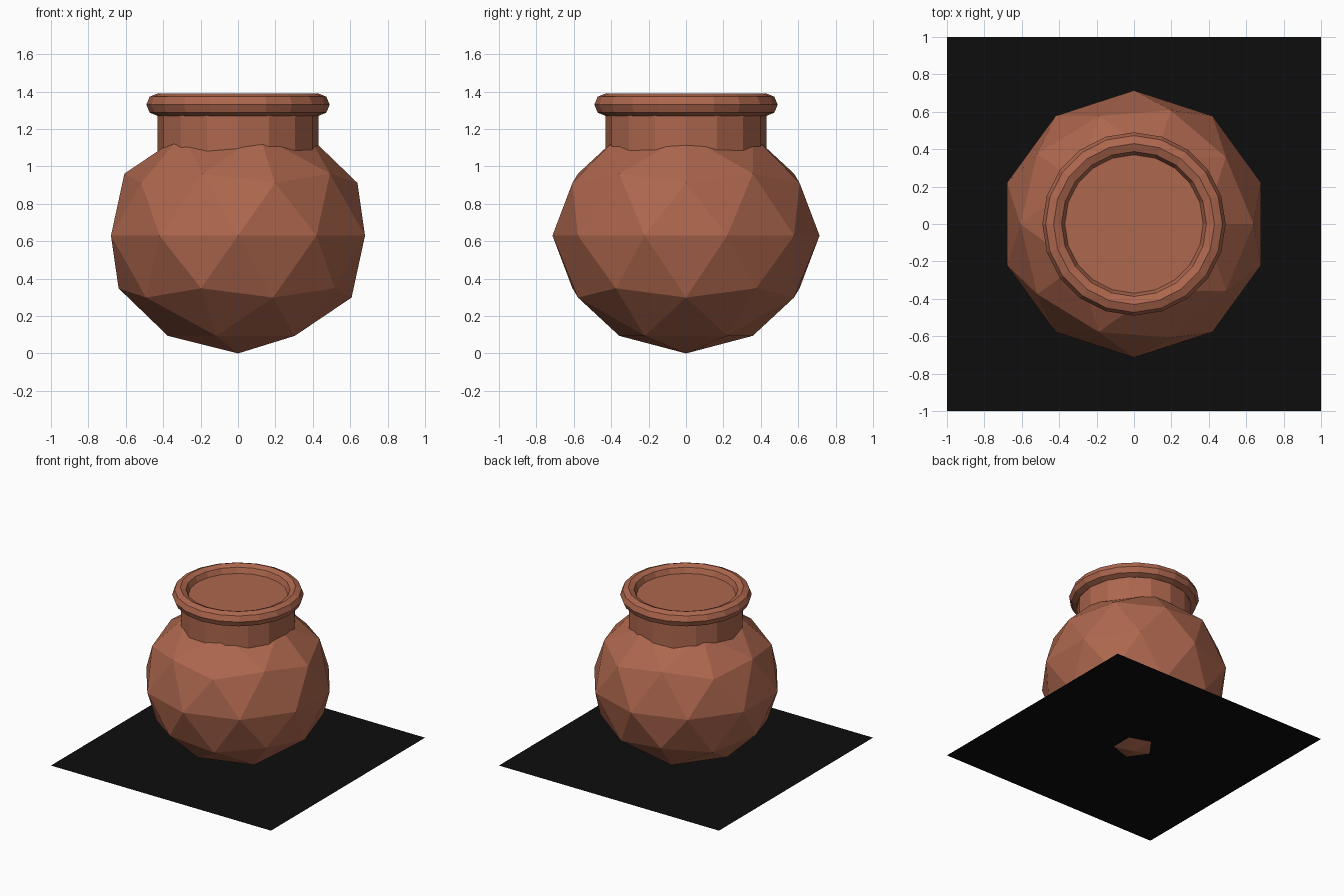
import bpy

cube = bpy.data.objects.get("Cube")
if cube:
    bpy.data.objects.remove(cube, do_unlink=True)


def make_material(name, colour):
    mat = bpy.data.materials.new(name)
    mat.use_nodes = True
    mat.diffuse_color = (*colour, 1)
    for node in mat.node_tree.nodes:
        if node.type == "BSDF_PRINCIPLED":
            node.inputs["Base Color"].default_value = (*colour, 1)
            node.inputs["Roughness"].default_value = 0.9
    return mat


def finish(name, mat):
    """Name and colour the newest primitive, keeping its facets flat."""
    obj = bpy.context.object
    obj.name = obj.data.name = name
    obj.data.materials.append(mat)
    bpy.ops.object.transform_apply(location=False, rotation=False, scale=True)
    bpy.ops.object.shade_flat()
    return obj


terracotta = make_material("terracotta", (0.42, 0.135, 0.076))
black = make_material("ground black", (0.004, 0.004, 0.004))

NECK_RADIUS = 0.43
NECK_BOTTOM, RIM_HEIGHT = 0.95, 1.33

# Faceted round belly, slightly squashed
bpy.ops.mesh.primitive_ico_sphere_add(subdivisions=2, radius=1, location=(0, 0, 0.63))
bpy.context.object.scale = (0.714, 0.714, 0.63)
finish("pot_body", terracotta)

# Straight neck with a closed top
bpy.ops.mesh.primitive_cylinder_add(
    vertices=16, radius=NECK_RADIUS, depth=RIM_HEIGHT - NECK_BOTTOM,
    location=(0, 0, (RIM_HEIGHT + NECK_BOTTOM) / 2))
finish("pot_neck", terracotta)

# Rolled lip around the neck top
bpy.ops.mesh.primitive_torus_add(
    major_segments=20, minor_segments=8, major_radius=NECK_RADIUS,
    minor_radius=0.06, location=(0, 0, RIM_HEIGHT))
finish("pot_rim", terracotta)

# Thin ground sheet that the belly dips through
bpy.ops.mesh.primitive_plane_add(size=2, location=(0, 0, 0.038))
finish("ground_sheet", black)
